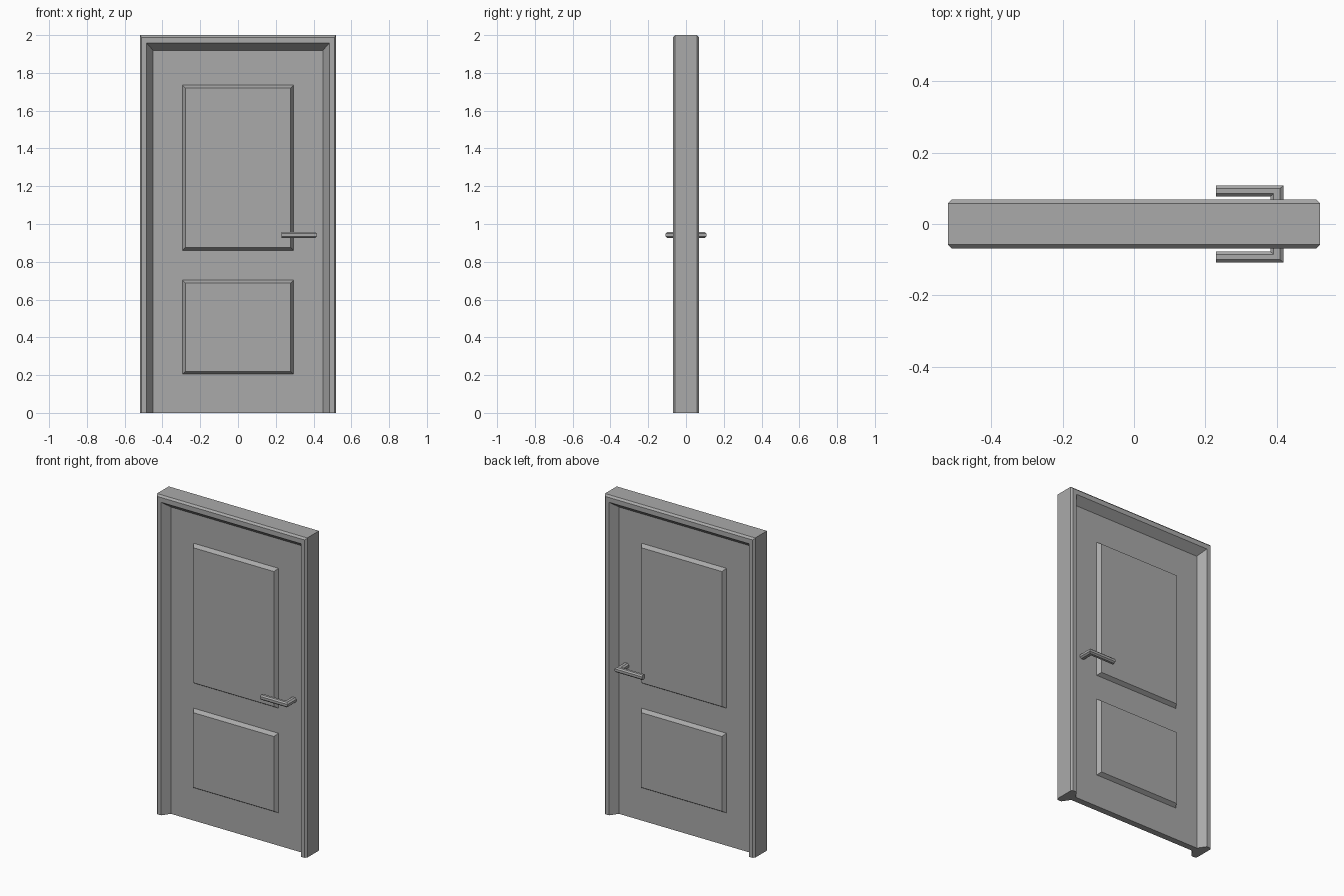
import bpy
import bmesh
from math import copysign

cube = bpy.data.objects.get("Cube")
if cube:
    bpy.data.objects.remove(cube, do_unlink=True)

# Single painted finish
GREY = (0.4, 0.4, 0.4, 1.0)
paint = bpy.data.materials.new("grey_paint")
paint.use_nodes = True
paint.diffuse_color = GREY
paint.node_tree.nodes["Principled BSDF"].inputs["Base Color"].default_value = GREY


def loft(name, rings):
    """Skin a list of matching closed rings and cap both ends."""
    bm = bmesh.new()
    loops = [[bm.verts.new(p) for p in ring] for ring in rings]
    for a, b in zip(loops, loops[1:]):
        for i in range(len(a)):
            j = (i + 1) % len(a)
            bm.faces.new((a[i], a[j], b[j], b[i]))
    bm.faces.new(loops[0])
    bm.faces.new(loops[-1])
    bmesh.ops.recalc_face_normals(bm, faces=bm.faces)
    mesh = bpy.data.meshes.new(name)
    bm.to_mesh(mesh)
    bm.free()
    mesh.materials.append(paint)
    obj = bpy.data.objects.new(name, mesh)
    bpy.context.collection.objects.link(obj)
    return obj


def rect(x, y, z0, z1):
    return [(-x, y, z0), (x, y, z0), (x, y, z1), (-x, y, z1)]


HALF_W, HEIGHT, DOOR_Y = 0.52, 2.0, 0.02

# Door frame: chamfered section swept up, across and down with mitred corners
half = [(0, 0.058), (0.01, 0.069), (0.036, 0.069), (0.07, DOOR_Y)]
section = half + [(d, -y) for d, y in reversed(half)]
rings = []
for side, top in ((-1, False), (-1, True), (1, True), (1, False)):
    rings.append([(side * (HALF_W - d), y, HEIGHT - 1.15 * d if top else 0)
                  for d, y in section])
loft("door_frame", rings)

# Door leaf
loft("door_leaf", [rect(0.455, s * DOOR_Y, 0, 1.925) for s in (-1, 1)])

# Octagonal section for the handles: u across the bar, z up
R, C = 0.0155, 0.0075
octagon = [(R, C), (C, R), (-C, R), (-R, C), (-R, -C), (-C, -R), (C, -R), (R, -C)]
BAR_Y, STEM_X, HANDLE_Z = 0.0925, 0.4, 0.942

for s, face in ((-1, "front"), (1, "back")):
    # Raised panels with sloped edges
    for label, z0, z1 in (("upper", 0.86, 1.735), ("lower", 0.205, 0.703)):
        b = 0.015
        loft(f"{label}_panel_{face}",
             [rect(0.294, s * (DOOR_Y - 0.005), z0, z1),
              rect(0.294, s * DOOR_Y, z0, z1),
              rect(0.294 - b, s * (DOOR_Y + 0.024), z0 + b, z1 - b)])

    # Lever handle: stem out of the leaf, mitred corner, bar toward the middle
    stem = [(STEM_X + 1.2 * u, s * (DOOR_Y - 0.005), HANDLE_Z + z) for u, z in octagon]
    corner = [(STEM_X + 1.2 * u, s * (BAR_Y + u), HANDLE_Z + z) for u, z in octagon]
    end = [(0.229, s * (BAR_Y + u), HANDLE_Z + z) for u, z in octagon]
    loft(f"handle_{face}", [stem, corner, end])
